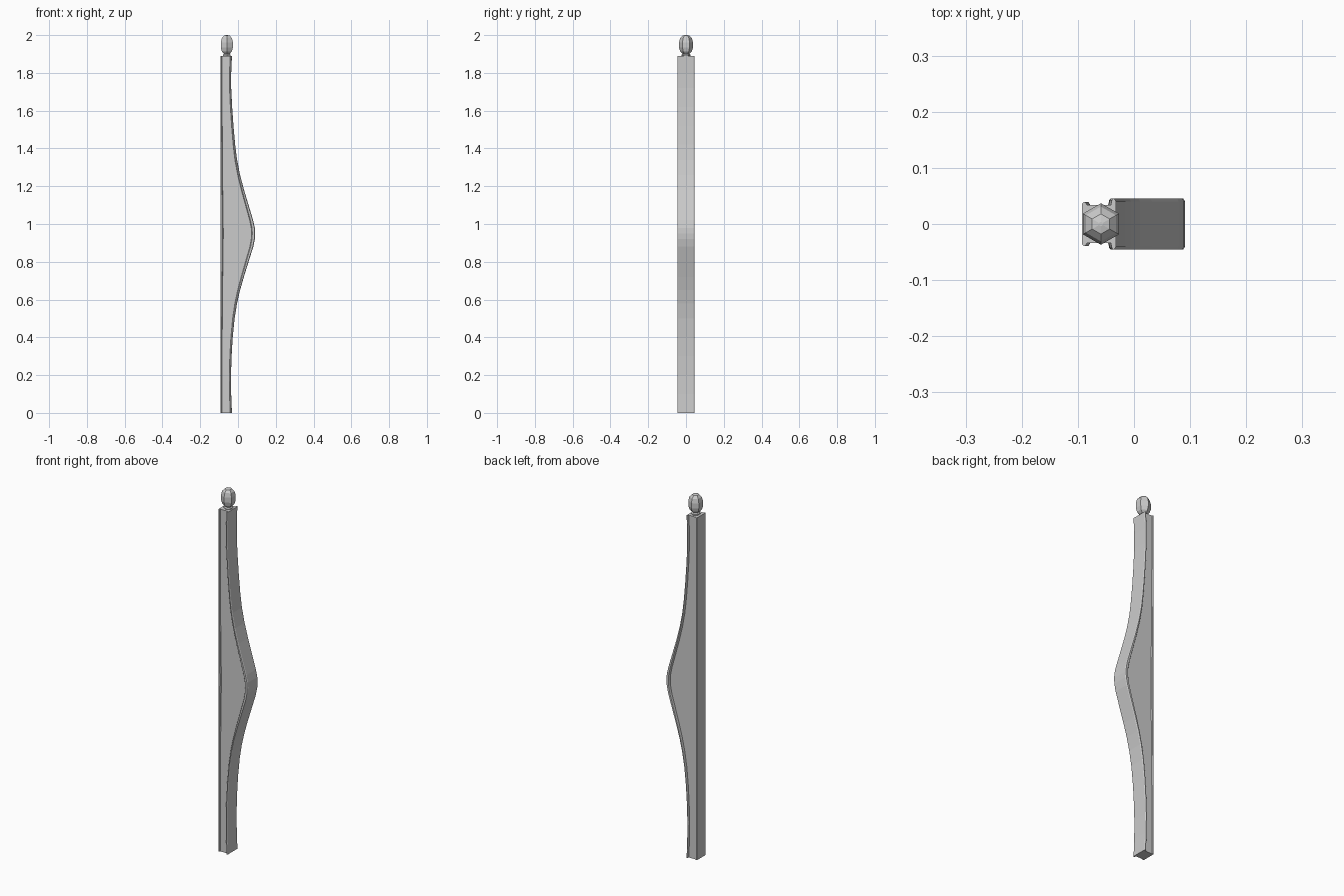
import bpy, bmesh, math

cube = bpy.data.objects.get("Cube")
if cube:
    bpy.data.objects.remove(cube, do_unlink=True)

grey = bpy.data.materials.new("light grey")
grey.use_nodes = True
colour = (0.6, 0.6, 0.6, 1)
grey.diffuse_color = colour
grey.node_tree.nodes["Principled BSDF"].inputs["Base Color"].default_value = colour


def loft(name, rings):
    """Skin a stack of closed rings and cap both ends."""
    bm = bmesh.new()
    rows = [[bm.verts.new(p) for p in ring] for ring in rings]
    for low, high in zip(rows, rows[1:]):
        for i in range(len(low)):
            j = (i + 1) % len(low)
            bm.faces.new((low[i], low[j], high[j], high[i]))
    bm.faces.new(rows[0][::-1])
    bm.faces.new(rows[-1])
    bmesh.ops.recalc_face_normals(bm, faces=bm.faces)
    mesh = bpy.data.meshes.new(name)
    bm.to_mesh(mesh)
    bm.free()
    mesh.materials.append(grey)
    obj = bpy.data.objects.new(name, mesh)
    bpy.context.collection.objects.link(obj)
    return obj


# Bowed bar: straight back flange, recessed web and swelling front flange
BACK, WEB, FRONT = 0.039, 0.034, 0.045
bow = [(0, -.032), (.1, -.036), (.2, -.037), (.3, -.034), (.4, -.028),
       (.5, -.018), (.58, -.005), (.65, .011), (.72, .031), (.8, .056),
       (.88, .081), (.92, .089), (.95, .091), (.98, .089), (1.02, .08),
       (1.1, .056), (1.18, .032), (1.26, .011), (1.34, -.005), (1.42, -.015),
       (1.52, -.024), (1.62, -.031), (1.72, -.036), (1.8, -.036), (1.89, -.032)]


def section(z, x):
    swell = (x + 0.037) / 0.128
    back, step = -0.093, -0.087 + 0.006 * swell
    lip = x - 0.007 - 0.010 * swell
    half = [(back, BACK - .003), (back + .003, BACK), (step, BACK),
            (step + .003, WEB), (lip - .002, WEB), (lip, FRONT - .002),
            (lip + .002, FRONT), (x - .003, FRONT), (x, FRONT - .005)]
    return [(px, py, z) for px, py in half] + [(px, -py, z) for px, py in half[::-1]]


loft("bowed_bar", [section(z, x) for z, x in bow])

# Faceted six-sided knob on a short neck
knob = [(.022, 1.885), (.024, 1.895), (.018, 1.901), (.031, 1.914), (.037, 1.934),
        (.037, 1.962), (.031, 1.984), (.018, 1.997), (.004, 2.0)]
loft("top_knob", [[(-.059 + r * math.cos(math.radians(30 + 60 * k)),
                    r * math.sin(math.radians(30 + 60 * k)), z) for k in range(6)]
                  for r, z in knob])
